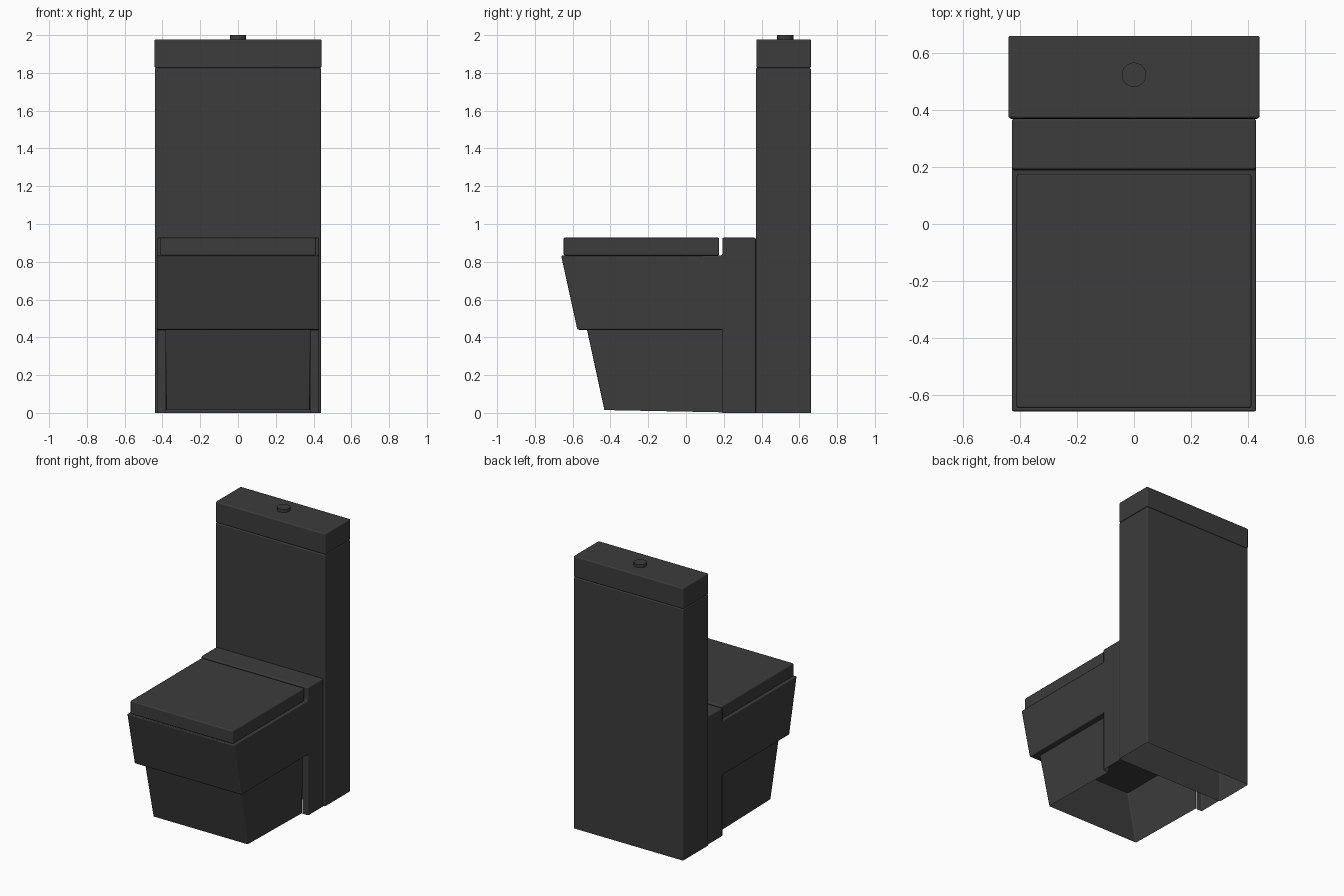
import bpy, bmesh
from math import radians

if "Cube" in bpy.data.objects:
    bpy.data.objects.remove(bpy.data.objects["Cube"])

grey = bpy.data.materials.new("dark_ceramic")
grey.diffuse_color = (0.045, 0.045, 0.045, 1)
grey.use_nodes = True
grey.node_tree.nodes["Principled BSDF"].inputs["Base Color"].default_value = grey.diffuse_color


def make(name, verts, faces, bevel=0.008):
    """Mesh object with small rounded edges; open borders stay sharp."""
    me = bpy.data.meshes.new(name)
    me.from_pydata(verts, [], faces)
    bm = bmesh.new()
    bm.from_mesh(me)
    bmesh.ops.recalc_face_normals(bm, faces=bm.faces)
    for f in bm.faces:
        f.smooth = True
    bm.to_mesh(me)
    bm.free()
    me.materials.append(grey)
    ob = bpy.data.objects.new(name, me)
    bpy.context.collection.objects.link(ob)
    mod = ob.modifiers.new("rounded_edges", 'BEVEL')
    mod.width = bevel
    mod.segments = 2
    mod.limit_method = 'ANGLE'
    mod.angle_limit = radians(30)
    mod.harden_normals = True
    return ob


def box(name, half, y0, y1, z0, z1, closed=True, bevel=0.008):
    verts = [(x, y, z) for z in (z0, z1)
             for x, y in ((-half, y0), (half, y0), (half, y1), (-half, y1))]
    faces = [(i, (i + 1) % 4, (i + 1) % 4 + 4, i + 4) for i in range(4)]
    faces.append((4, 5, 6, 7))
    if closed:
        faces.append((3, 2, 1, 0))
    return make(name, verts, faces, bevel)


# Cistern (hollow underneath) and its lid
box("cistern", 0.44, 0.37, 0.662, 0, 1.826, closed=False)
box("cistern_lid", 0.442, 0.372, 0.662, 1.826, 1.978)

# Bowl body with rear upright: side profile (y, z) extruded across x
prof = [(-0.661, 0.833), (-0.575, 0.44), (0.192, 0.44), (0.192, 0),
        (0.37, 0), (0.37, 0.928), (0.192, 0.928), (0.192, 0.833)]
n, w, inner = len(prof), 0.43, 0.385
verts = [(s * w, y, z) for s in (-1, 1) for y, z in prof]
verts += [(s * inner, 0.192, z) for s in (-1, 1) for z in (0.44, 0)]
faces = [tuple(range(n)), tuple(range(n, 2 * n))]
# skip the step face (replaced by flanges) and the open bottom
faces += [(i, (i + 1) % n, (i + 1) % n + n, i + n) for i in range(n) if i not in (1, 2, 3)]
faces += [(1, 2, 16, 18, 10, 9),             # underside
          (2, 3, 17, 16), (10, 11, 19, 18)]  # flanges beside the pedestal
make("bowl_body", verts, faces)

# Pedestal: front and two sides, raked, hollow underneath
ped = []
for s in (-1, 1):
    ped += [(s * 0.38, 0.192, 0.003), (s * 0.38, -0.432, 0.015),
            (s * 0.385, -0.524, 0.44), (s * 0.385, 0.192, 0.44)]
make("pedestal", ped, [(0, 1, 2, 3), (4, 5, 6, 7), (1, 2, 6, 5)])

# Seat cover
box("seat_cover", 0.413, -0.648, 0.176, 0.833, 0.928)

# Flush button
bpy.ops.mesh.primitive_cylinder_add(vertices=32, radius=0.043, depth=0.03,
                                    location=(0, 0.525, 1.985))
button = bpy.context.object
button.name = "flush_button"
button.data.materials.append(grey)
bpy.ops.object.shade_smooth_by_angle(angle=radians(30))
